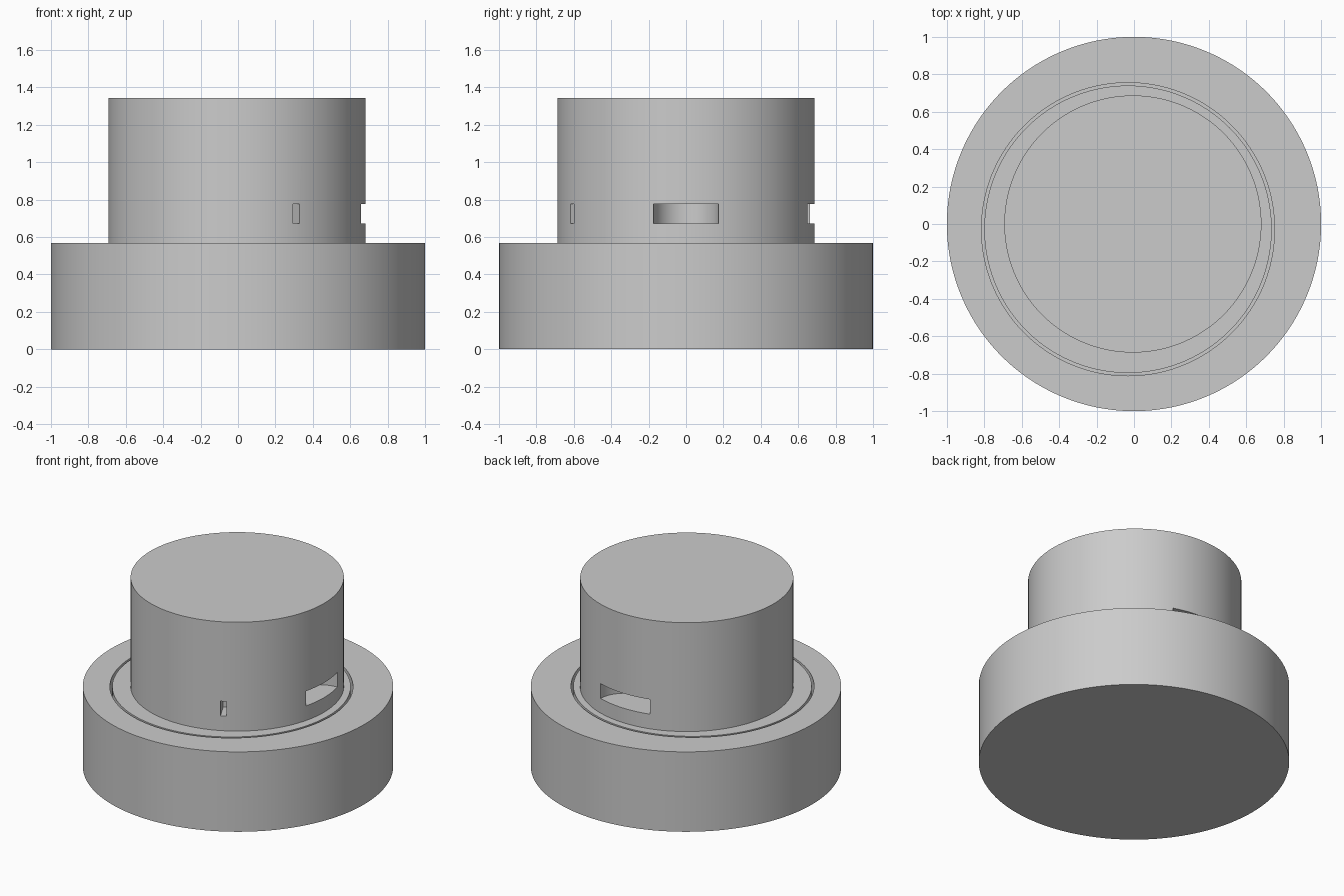
import bpy
from math import radians, cos, sin

default = bpy.data.objects.get("Cube")
if default:
    bpy.data.objects.remove(default, do_unlink=True)

GREY = (0.6, 0.6, 0.6, 1.0)
grey = bpy.data.materials.new("plain grey")
grey.use_nodes = True
grey.diffuse_color = GREY
grey.node_tree.nodes["Principled BSDF"].inputs["Base Color"].default_value = GREY


def finish(name):
    obj = bpy.context.object
    obj.name = name
    obj.data.materials.append(grey)
    return obj


def disc(name, radius, bottom, top, x=0.0, y=0.0, sides=160):
    bpy.ops.mesh.primitive_cylinder_add(vertices=sides, radius=radius, depth=top - bottom,
                                        location=(x, y, (bottom + top) / 2))
    return finish(name)


def cut(target, cutter):
    mod = target.modifiers.new(cutter.name, 'BOOLEAN')
    mod.operation = 'DIFFERENCE'
    mod.solver = 'EXACT'
    mod.object = cutter
    bpy.context.view_layer.objects.active = target
    bpy.ops.object.modifier_apply(modifier=mod.name)
    bpy.data.objects.remove(cutter, do_unlink=True)


def smooth(obj):
    bpy.ops.object.select_all(action='DESELECT')
    obj.select_set(True)
    bpy.context.view_layer.objects.active = obj
    bpy.ops.object.shade_smooth_by_angle(angle=radians(30))


BASE_TOP = 0.568
SLOT_LOW, SLOT_HIGH = 0.672, 0.777
CX, RADIUS = -0.006, 0.687

# Wide base with an off-centre well
base = disc("base", 1.0, 0.0, BASE_TOP)
cut(base, disc("well", 0.783, 0.05, 0.7, -0.032, -0.028))

# Plug that fills the well and leaves a thin ring gap
plug = disc("plug", 0.768, 0.05, BASE_TOP, -0.032, -0.028)

# Upper drum
drum = disc("drum", RADIUS, BASE_TOP, 1.342, CX, 0.0)

# Rounded pockets in the right and back sides of the drum
for angle, half_width in ((0, 0.175), (88, 0.2)):
    a = radians(angle)
    reach = (RADIUS ** 2 - half_width ** 2) ** 0.5
    cut(drum, disc("pocket", half_width, SLOT_LOW, SLOT_HIGH,
                   CX + reach * cos(a), reach * sin(a), 64))

# Narrow slot near the front
a = radians(-62.4)
bpy.ops.mesh.primitive_cube_add(
    size=1, location=(CX + RADIUS * cos(a), RADIUS * sin(a), (SLOT_LOW + SLOT_HIGH) / 2),
    rotation=(0, 0, a))
slot = finish("slot")
slot.scale = (0.274, 0.04, SLOT_HIGH - SLOT_LOW)
bpy.context.view_layer.update()
cut(drum, slot)

for part in (base, plug, drum):
    smooth(part)
